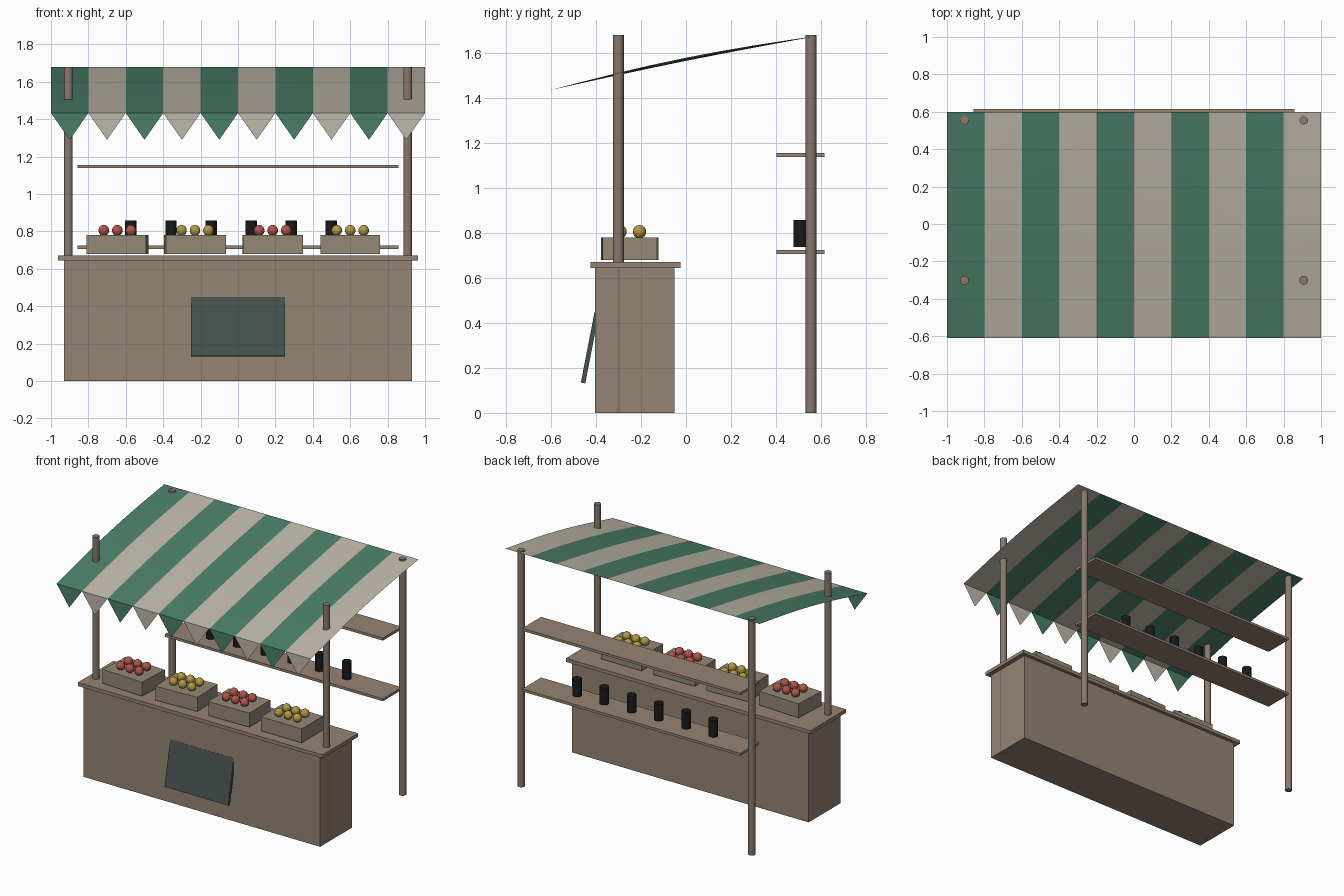
import bpy, bmesh, math
from mathutils import Matrix

if "Cube" in bpy.data.objects:
    bpy.data.objects.remove(bpy.data.objects["Cube"])

def material(name, rgb):
    m = bpy.data.materials.new(name)
    m.diffuse_color = (*rgb, 1)
    m.use_nodes = True
    m.node_tree.nodes["Principled BSDF"].inputs["Base Color"].default_value = m.diffuse_color
    return m

WOOD = material("wood", (0.30, 0.23, 0.17))
POST = material("post_wood", (0.25, 0.19, 0.15))
CRATE = material("crate_wood", (0.30, 0.25, 0.18))
GREEN = material("green_cloth", (0.07, 0.21, 0.14))
CREAM = material("cream_cloth", (0.52, 0.48, 0.40))
SLATE = material("slate", (0.06, 0.08, 0.075))
BLACK = material("dark_glass", (0.01, 0.01, 0.01))
RED = material("red_fruit", (0.45, 0.09, 0.07))
YELLOW = material("yellow_fruit", (0.45, 0.32, 0.06))

def finish(name, bm, mats, smooth=False):
    me = bpy.data.meshes.new(name)
    bm.to_mesh(me)
    bm.free()
    for m in mats:
        me.materials.append(m)
    ob = bpy.data.objects.new(name, me)
    bpy.context.collection.objects.link(ob)
    if smooth:
        bpy.context.view_layer.objects.active = ob
        ob.select_set(True)
        bpy.ops.object.shade_smooth_by_angle(angle=math.radians(40))
        ob.select_set(False)
    return ob

def box(name, size, loc, mat, rot=(0, 0, 0)):
    bm = bmesh.new()
    bmesh.ops.create_cube(bm, size=1, matrix=Matrix.Diagonal((*size, 1)))
    ob = finish(name, bm, [mat])
    ob.location, ob.rotation_euler = loc, rot
    return ob

def rod(name, r, z0, z1, x, y, mat, sides):
    bm = bmesh.new()
    bmesh.ops.create_cone(bm, cap_ends=True, segments=sides, radius1=r, radius2=r, depth=z1 - z0)
    ob = finish(name, bm, [mat], smooth=True)
    ob.location = (x, y, (z0 + z1) / 2)

# Counter and its top
box("counter", (1.86, 0.355, 0.645), (0, -0.2275, 0.3225), WOOD)
box("counter_top", (1.925, 0.40, 0.025), (0, -0.225, 0.6575), WOOD)

# Leaning slate board
box("slate_board", (0.50, 0.02, 0.32), (0, -0.427, 0.29), SLATE, (math.radians(-11), 0, 0))

# Four posts
for x in (-0.907, 0.907):
    rod("front_post", 0.0245, 0, 1.68, x, -0.301, POST, 10)
    rod("back_post", 0.0245, 0, 1.68, x, 0.556, POST, 10)

# Back shelves
for z in (0.716, 1.147):
    box("shelf", (1.715, 0.212, 0.018), (0, 0.509, z), WOOD)

# Jars on the lower shelf
for i in range(6):
    rod("jar", 0.032, 0.737, 0.857, -0.573 + i * 0.2145, 0.51, BLACK, 10)

# Crates with two rows of fruit
for i, turn in enumerate((-3, 2.5, 1, 0)):
    cx, cy = -0.645 + i * 0.415, -0.25
    box("crate", (0.32, 0.24, 0.10), (cx, cy, 0.73), CRATE, (0, 0, math.radians(turn)))
    bm = bmesh.new()
    for a in (-1, 0, 1):
        for b in (-1, 1):
            bmesh.ops.create_uvsphere(bm, u_segments=10, v_segments=7, radius=0.03,
                matrix=Matrix.Translation((cx + a * 0.072, cy + b * 0.043, 0.805)))
    finish("fruit", bm, [YELLOW if i % 2 else RED], smooth=True)

# Striped awning, gently bowed
STRIPES, ROWS = 10, 8
def awning_point(i, j):
    u, v = i / STRIPES, j / ROWS
    bulge = 0.022 - 0.014 * math.sin(math.pi * u)
    return (-1 + 2 * u, -0.61 + 1.21 * v, 1.433 + 0.245 * v + bulge * math.sin(math.pi * v))

bm = bmesh.new()
grid = [[bm.verts.new(awning_point(i, j)) for j in range(ROWS + 1)] for i in range(STRIPES + 1)]
for i in range(STRIPES):
    for j in range(ROWS):
        f = bm.faces.new((grid[i][j], grid[i + 1][j], grid[i + 1][j + 1], grid[i][j + 1]))
        f.material_index = i % 2
finish("awning", bm, [GREEN, CREAM], smooth=True)

# Pointed flaps along the front edge
bm = bmesh.new()
for i in range(STRIPES):
    x = -1 + 0.2 * i
    f = bm.faces.new([bm.verts.new(p) for p in
        ((x, -0.61, 1.433), (x + 0.1, -0.61, 1.29), (x + 0.2, -0.61, 1.433))])
    f.material_index = i % 2
finish("awning_flaps", bm, [GREEN, CREAM])
